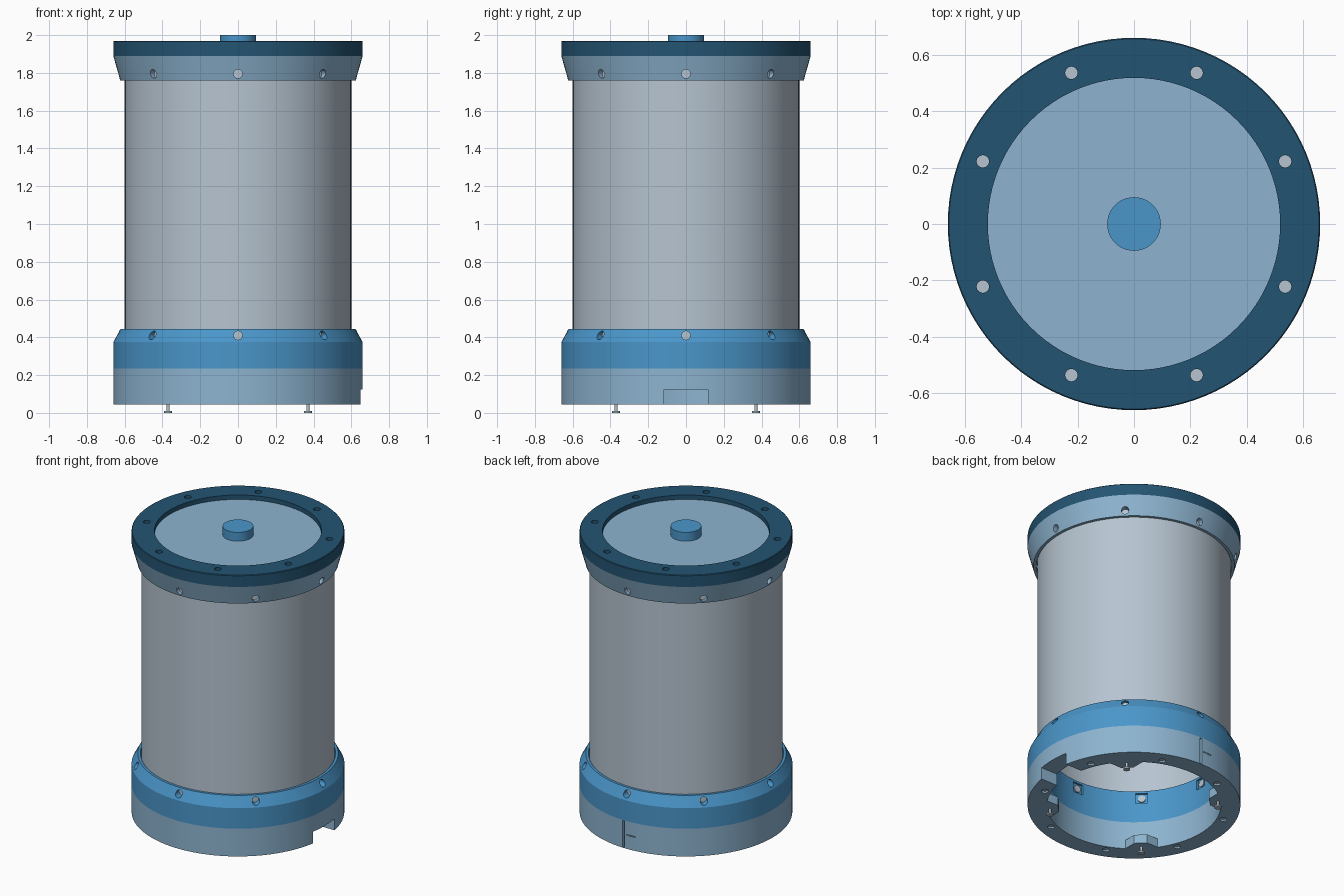
import bpy
import bmesh
from math import radians, cos, sin, tau
from mathutils import Matrix

cube = bpy.data.objects.get("Cube")
if cube:
    bpy.data.objects.remove(cube, do_unlink=True)


def material(name, rgb):
    lin = [((c / 255 + 0.055) / 1.055) ** 2.4 for c in rgb] + [1.0]
    m = bpy.data.materials.new(name)
    m.use_nodes = True
    m.diffuse_color = lin
    m.node_tree.nodes["Principled BSDF"].inputs["Base Color"].default_value = lin
    return m


PALE = material("pale blue", (141, 180, 208))
BLUE = material("bright blue", (74, 150, 202))
NAVY = material("navy blue", (36, 84, 114))
GREY = material("light grey", (182, 196, 208))


def finish(bm, name, mat):
    bmesh.ops.recalc_face_normals(bm, faces=bm.faces)
    mesh = bpy.data.meshes.new(name)
    bm.to_mesh(mesh)
    bm.free()
    mesh.materials.append(mat)
    obj = bpy.data.objects.new(name, mesh)
    bpy.context.collection.objects.link(obj)
    return obj


def lathe(name, profile, mat, segments=96):
    """Revolve a closed (radius, height) outline into a ring."""
    bm = bmesh.new()
    rings = [[bm.verts.new((r * cos(tau * i / segments), r * sin(tau * i / segments), z))
              for r, z in profile] for i in range(segments)]
    n = len(profile)
    for i in range(segments):
        a, b = rings[i], rings[(i + 1) % segments]
        for j in range(n):
            k = (j + 1) % n
            bm.faces.new((a[j], b[j], b[k], a[k]))
    return finish(bm, name, mat)


def place(angle, r, z, radial=False):
    m = Matrix.Rotation(radians(angle), 4, 'Z') @ Matrix.Translation((r, 0, z))
    return m @ Matrix.Rotation(radians(90), 4, 'Y') if radial else m


def cylinders(name, spots, radius, depth, mat, segments=24):
    bm = bmesh.new()
    for m in spots:
        bmesh.ops.create_cone(bm, cap_ends=True, segments=segments, radius1=radius,
                              radius2=radius, depth=depth, matrix=m)
    return finish(bm, name, mat)


def boxes(name, spots, size, mat):
    bm = bmesh.new()
    for m in spots:
        bmesh.ops.create_cube(bm, size=1, matrix=m @ Matrix.Diagonal((*size, 1)))
    return finish(bm, name, mat)


def cut(obj, cutter):
    cutter.hide_render = True
    mod = obj.modifiers.new("cut", 'BOOLEAN')
    mod.operation = 'DIFFERENCE'
    mod.solver = 'EXACT'
    mod.object = cutter
    bpy.context.view_layer.objects.active = obj
    bpy.ops.object.modifier_apply(modifier=mod.name)
    bpy.data.objects.remove(cutter, do_unlink=True)


EIGHTHS = [45 * k for k in range(8)]
OFFSET = [a + 22.5 for a in EIGHTHS]
DIAGONALS = [45 + 90 * k for k in range(4)]

# Main tube
tube = lathe("tube", [(0.56, 0.26), (0.60, 0.26), (0.60, 1.87), (0.56, 1.87)], GREY)

# Base ring with side opening, seam slit, a row of pits and screw holes below
base = lathe("base_ring", [(0.54, 0.045), (0.66, 0.045), (0.66, 0.235), (0.54, 0.235)], PALE)
cut(base, boxes("opening_cutter", [place(0, 0.6, 0.075)], (0.3, 0.235, 0.1), PALE))
cut(base, boxes("slit_cutter", [place(89, 0.67, 0.14)], (0.06, 0.014, 0.18), PALE))
cut(base, cylinders("pit_cutter", [place(91.3 + 1.2 * k, 0.67, 0.14, True) for k in range(5)],
                    0.005, 0.04, PALE, 10))
cut(base, cylinders("base_hole_cutter", [place(a, 0.58, 0.045) for a in OFFSET],
                    0.022, 0.05, PALE))
cylinders("base_screws", [place(a, 0.58, 0.067) for a in OFFSET], 0.022, 0.02, GREY)

# Inner bosses that hold the feet
bm = bmesh.new()
for a in DIAGONALS:
    outline = [(0.55, -0.12), (0.47, -0.04), (0.47, 0.04), (0.55, 0.12)]
    low, high = [[bm.verts.new(place(a, 0, z) @ Matrix.Translation((x, y, 0)).translation)
                  for x, y in outline] for z in (0.045, 0.105)]
    bm.faces.new(low)
    bm.faces.new(high)
    for i in range(4):
        j = (i + 1) % 4
        bm.faces.new((low[i], low[j], high[j], high[i]))
bosses = finish(bm, "foot_bosses", PALE)

# Feet: thin stems with flat heads
cylinders("foot_stems", [place(a, 0.523, 0.03) for a in DIAGONALS], 0.008, 0.05, GREY, 16)
cylinders("foot_heads", [place(a, 0.523, 0.005) for a in DIAGONALS], 0.021, 0.01, GREY)

# Lower collar: grooved ring with radial holes and inner nut pockets
lower = lathe("lower_collar", [(0.54, 0.235), (0.66, 0.235), (0.66, 0.375), (0.622, 0.445),
                               (0.605, 0.445), (0.605, 0.26), (0.56, 0.26), (0.56, 0.455),
                               (0.54, 0.455)], BLUE)
cut(lower, cylinders("lower_hole_cutter", [place(a, 0.645, 0.41, True) for a in EIGHTHS],
                     0.023, 0.1, BLUE))
cut(lower, boxes("pocket_cutter", [place(a, 0.532, 0.405) for a in EIGHTHS],
                 (0.04, 0.075, 0.07), BLUE))
cylinders("lower_nuts", [place(a, 0.55, 0.405, True) for a in EIGHTHS], 0.024, 0.012, GREY)

# Upper collar, flaring outward to the lid
upper = lathe("upper_collar", [(0.605, 1.76), (0.624, 1.76), (0.66, 1.89), (0.54, 1.89),
                               (0.54, 1.75), (0.56, 1.75), (0.56, 1.87), (0.605, 1.87)], PALE)
cut(upper, cylinders("upper_hole_cutter", [place(a, 0.645, 1.795, True) for a in EIGHTHS],
                     0.023, 0.1, PALE))

# Lid rim with screws, recessed panel and knob
rim = lathe("lid_rim", [(0.518, 1.89), (0.66, 1.89), (0.66, 1.966), (0.656, 1.97),
                        (0.518, 1.97)], NAVY)
cut(rim, cylinders("rim_hole_cutter", [place(a, 0.58, 1.96) for a in OFFSET],
                   0.022, 0.06, NAVY))
cylinders("rim_screws", [place(a, 0.58, 1.94) for a in OFFSET], 0.022, 0.02, GREY)
cylinders("lid_panel", [place(0, 0, 1.915)], 0.52, 0.05, PALE, 96)
cylinders("knob", [place(0, 0, 1.965)], 0.095, 0.07, BLUE, 48)

# Smooth the round walls and keep the edges crisp
bpy.ops.object.select_all(action='DESELECT')
for obj in bpy.context.collection.objects:
    if obj.type == 'MESH':
        obj.select_set(True)
        bpy.context.view_layer.objects.active = obj
bpy.ops.object.shade_smooth_by_angle(angle=radians(25))
